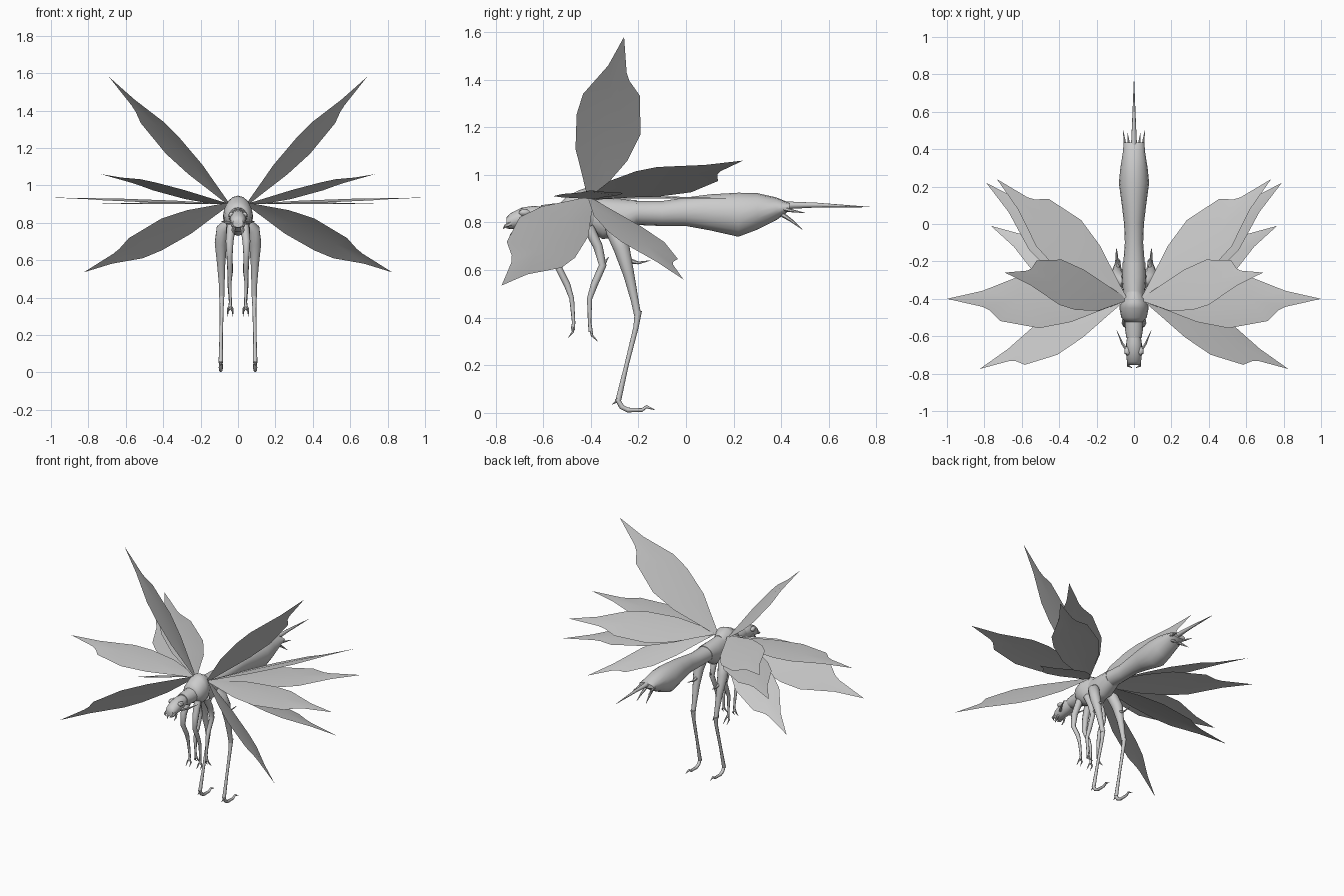
import bpy, bmesh, math
from mathutils import Vector

grey = bpy.data.materials.new("plain_grey")
grey.diffuse_color = (0.6, 0.6, 0.6, 1)


def finish(name, bm, angle=40):
    bmesh.ops.recalc_face_normals(bm, faces=bm.faces)
    me = bpy.data.meshes.new(name)
    bm.to_mesh(me)
    bm.free()
    me.materials.append(grey)
    ob = bpy.data.objects.new(name, me)
    bpy.context.collection.objects.link(ob)
    bpy.ops.object.select_all(action='DESELECT')
    bpy.context.view_layer.objects.active = ob
    ob.select_set(True)
    bpy.ops.object.shade_smooth_by_angle(angle=math.radians(angle))
    return ob


def skin(bm, rings):
    for a, b in zip(rings, rings[1:]):
        n = len(a)
        for i in range(n):
            bm.faces.new((a[i], a[(i + 1) % n], b[(i + 1) % n], b[i]))
    bm.faces.new(rings[0])
    bm.faces.new(rings[-1])


def loft(name, stations, sides=16):
    """Body part along y: stations of (y, bottom z, top z, half width)."""
    bm = bmesh.new()
    rings = []
    for y, lo, hi, w in stations:
        rings.append([bm.verts.new((w * math.cos(t), y, (lo + hi) / 2 + (hi - lo) / 2 * math.sin(t)))
                      for t in (2 * math.pi * i / sides for i in range(sides))])
    skin(bm, rings)
    return finish(name, bm, 50)


def limb(name, pts, sides=8):
    """Tapered tube through points of (x, y, z, radius)."""
    bm = bmesh.new()
    rings = []
    for i, p in enumerate(pts):
        c = Vector(p[:3])
        d = (Vector(pts[min(i + 1, len(pts) - 1)][:3]) - Vector(pts[max(i - 1, 0)][:3])).normalized()
        u = d.cross(Vector((1, 0, 0.01))).normalized()
        v = d.cross(u)
        rings.append([bm.verts.new(c + p[3] * (u * math.cos(t) + v * math.sin(t)))
                      for t in (2 * math.pi * k / sides for k in range(sides))])
    skin(bm, rings)
    return finish(name, bm, 50)


def pair(name, pts, sides=8):
    for side, s in (("right", 1), ("left", -1)):
        limb(f"{name}_{side}", [(s * x, y, z, r) for x, y, z, r in pts], sides)


# Wing outline: (distance along, half width) for each edge, notched on one side
PLAIN = [(0.1, 0.055), (0.25, 0.115), (0.45, 0.142), (0.58, 0.132), (0.80, 0.045)]
NOTCHED = [(0.12, 0.06), (0.3, 0.13), (0.48, 0.165), (0.70, 0.125), (0.76, 0.065), (0.80, 0.045)]


def wing(name, tip, across, flip=False):
    for side, s in (("right", 1), ("left", -1)):
        root = Vector((0.05, -0.40, 0.90))
        along = Vector(tip) - root
        d = along.normalized()
        a = Vector(across)
        a = (a - d * a.dot(d)).normalized()
        n = d.cross(a)
        if n.z < 0:
            n = -n
        size = along.length
        front, back = (NOTCHED, PLAIN) if flip else (PLAIN, NOTCHED)
        bm = bmesh.new()

        def vert(u, v, lift=0):
            p = root + along * u + a * v * size + n * lift
            return bm.verts.new((s * p.x, p.y, p.z))

        rib = [vert(-0.04, 0), vert(0.3, 0, 0.008), vert(0.6, 0, 0.008), vert(1, 0)]
        for edge, sign in ((front, -1), (back, 1)):
            rim = [vert(u, sign * v) for u, v in edge]
            bm.faces.new([rib[0]] + rim[:2] + [rib[1]])
            bm.faces.new([rib[1]] + rim[1:4] + [rib[2]])
            bm.faces.new([rib[2]] + rim[3:] + [rib[3]])
        finish(f"{name}_{side}", bm, 30)


# Wings
wing("upper_wing", (0.69, -0.26, 1.58), (0, 0.265, -0.17))
wing("raised_rear_wing", (0.733, 0.24, 1.06), (-0.29, 0.18, -0.13))
wing("flat_rear_wing", (0.79, 0.22, 0.90), (-0.62, 0.74, 0))
wing("lower_rear_wing", (0.765, -0.01, 0.56), (-0.5, 0.8, -0.13))
wing("lower_front_wing", (0.825, -0.775, 0.535), (-0.05, 0.315, -0.19), True)
wing("side_wing", (1.0, -0.40, 0.935), (0, 1, 0.04), True)

# Abdomen and thorax
loft("abdomen", [(-0.22, 0.79, 0.89, 0.058), (-0.1, 0.785, 0.89, 0.049), (0, 0.785, 0.905, 0.053),
                 (0.1, 0.767, 0.918, 0.065), (0.22, 0.74, 0.925, 0.081), (0.30, 0.77, 0.923, 0.073),
                 (0.38, 0.81, 0.905, 0.06), (0.435, 0.85, 0.882, 0.055)])
loft("rear_thorax", [(-0.40, 0.76, 0.91, 0.055), (-0.35, 0.73, 0.905, 0.06), (-0.28, 0.74, 0.9, 0.066),
                     (-0.205, 0.79, 0.893, 0.06)])
loft("front_thorax", [(-0.525, 0.80, 0.885, 0.045), (-0.50, 0.77, 0.91, 0.068), (-0.45, 0.75, 0.935, 0.078),
                      (-0.42, 0.75, 0.945, 0.074), (-0.36, 0.76, 0.91, 0.045)])
loft("neck", [(-0.61, 0.80, 0.872, 0.041), (-0.57, 0.785, 0.878, 0.047), (-0.515, 0.785, 0.882, 0.05)])
loft("head", [(-0.755, 0.775, 0.82, 0.028), (-0.735, 0.772, 0.84, 0.038), (-0.69, 0.775, 0.862, 0.043),
              (-0.64, 0.785, 0.87, 0.042), (-0.60, 0.8, 0.865, 0.036)])

# Eyes, jaws and feelers
pair("eye", [(0.03, -0.70, 0.84, 0.006), (0.034, -0.69, 0.842, 0.016), (0.038, -0.67, 0.842, 0.014),
             (0.036, -0.655, 0.842, 0.004)])
pair("jaw", [(0.03, -0.735, 0.795, 0.01), (0.032, -0.758, 0.785, 0.007), (0.012, -0.768, 0.775, 0.002)], 6)
pair("palp", [(0.025, -0.71, 0.785, 0.007), (0.03, -0.725, 0.76, 0.005), (0.026, -0.74, 0.745, 0.002)], 6)
pair("feeler", [(0.035, -0.68, 0.80, 0.01), (0.062, -0.64, 0.80, 0.007), (0.092, -0.57, 0.81, 0.001)], 6)

# Tail spikes
limb("tail_spine", [(0, 0.40, 0.872, 0.017), (0, 0.55, 0.873, 0.01), (0, 0.77, 0.865, 0.001)])
pair("side_tail_spike", [(0.045, 0.39, 0.865, 0.012), (0.05, 0.44, 0.85, 0.007), (0.058, 0.50, 0.84, 0.001)], 6)
pair("lower_tail_spike", [(0.02, 0.38, 0.85, 0.013), (0.03, 0.44, 0.81, 0.007), (0.035, 0.49, 0.77, 0.001)], 6)

# Hind legs
pair("hind_thigh", [(0.05, -0.32, 0.80, 0.025), (0.08, -0.30, 0.765, 0.037), (0.092, -0.27, 0.69, 0.034),
                    (0.09, -0.24, 0.58, 0.023), (0.087, -0.215, 0.47, 0.016), (0.087, -0.203, 0.41, 0.015)], 10)
pair("hind_shin", [(0.087, -0.20, 0.43, 0.015), (0.087, -0.21, 0.36, 0.011), (0.09, -0.25, 0.2, 0.009),
                   (0.092, -0.285, 0.05, 0.012)])
pair("hind_foot", [(0.092, -0.29, 0.06, 0.01), (0.092, -0.27, 0.025, 0.011), (0.092, -0.245, 0.012, 0.01),
                   (0.092, -0.185, 0.012, 0.008), (0.092, -0.165, 0.026, 0.007), (0.094, -0.13, 0.012, 0.001)])
pair("hind_spur", [(0.092, -0.28, 0.055, 0.008), (0.092, -0.31, 0.036, 0.001)], 6)
pair("knee_spine", [(0.085, -0.24, 0.64, 0.012), (0.088, -0.2, 0.63, 0.006), (0.093, -0.15, 0.64, 0.001)], 6)

# Front and middle legs with forked claws
pair("front_leg", [(0.035, -0.49, 0.79, 0.024), (0.045, -0.53, 0.70, 0.021), (0.045, -0.54, 0.62, 0.015),
                   (0.042, -0.50, 0.54, 0.014), (0.045, -0.48, 0.48, 0.01), (0.04, -0.472, 0.38, 0.007),
                   (0.042, -0.475, 0.35, 0.009)])
pair("middle_leg", [(0.04, -0.41, 0.78, 0.024), (0.045, -0.37, 0.70, 0.02), (0.045, -0.35, 0.62, 0.016),
                    (0.042, -0.385, 0.54, 0.015), (0.046, -0.405, 0.48, 0.011), (0.042, -0.405, 0.38, 0.007),
                    (0.042, -0.40, 0.34, 0.009)])
for x in (0.028, 0.055):
    tag = "inner" if x < 0.04 else "outer"
    pair(f"front_{tag}_claw", [(0.042, -0.475, 0.36, 0.007), (x, -0.475, 0.34, 0.005), (x, -0.495, 0.315, 0.001)], 6)
    pair(f"middle_{tag}_claw", [(0.042, -0.40, 0.35, 0.007), (x, -0.395, 0.325, 0.005), (x, -0.37, 0.30, 0.001)], 6)
pair("middle_knee_spur", [(0.045, -0.35, 0.62, 0.01), (0.048, -0.325, 0.655, 0.001)], 6)
